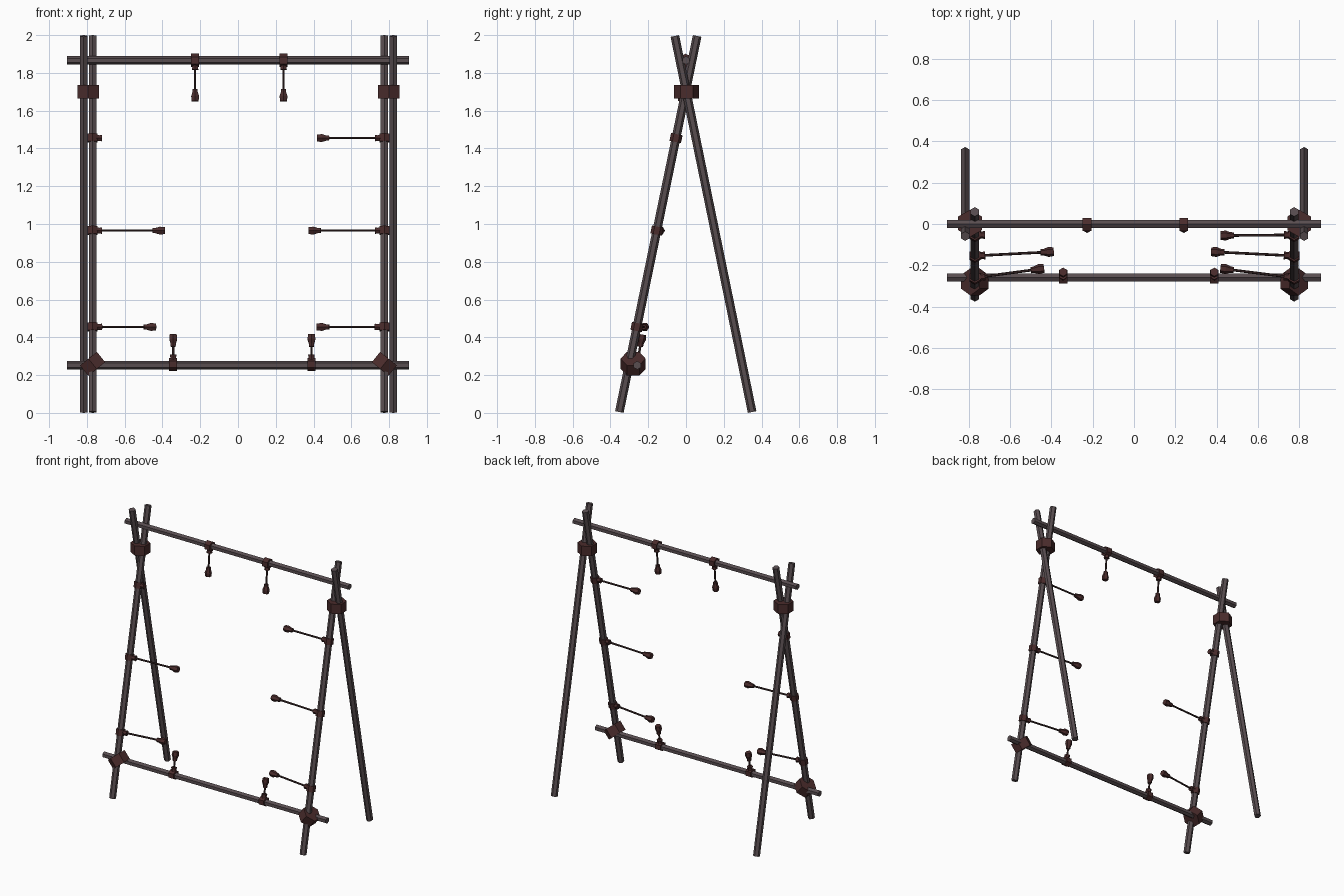
import bpy, bmesh, math
from mathutils import Vector

if "Cube" in bpy.data.objects:
    bpy.data.objects.remove(bpy.data.objects["Cube"])


def material(name, color):
    m = bpy.data.materials.new(name)
    m.diffuse_color = (*color, 1)
    m.use_nodes = True
    m.node_tree.nodes["Principled BSDF"].inputs["Base Color"].default_value = m.diffuse_color
    return m


WOOD = material("weathered_wood", (0.098, 0.074, 0.080))
LEATHER = material("dark_leather", (0.068, 0.025, 0.025))
ROPE = material("dark_rope", (0.048, 0.024, 0.024))


def rod(name, start, end, profile, corner, mat, sides=6):
    """Six-sided rod; profile holds (fraction along, radius), one edge faces corner."""
    start, end = Vector(start), Vector(end)
    axis = (end - start).normalized()
    u = Vector(corner)
    u = (u - axis * u.dot(axis)).normalized()
    v = axis.cross(u)
    bm = bmesh.new()
    rings = []
    for t, r in profile:
        c = start.lerp(end, t)
        angles = [2 * math.pi * i / sides for i in range(sides)]
        rings.append([bm.verts.new(c + r * (math.cos(a) * u + math.sin(a) * v)) for a in angles])
    for a, b in zip(rings, rings[1:]):
        for i in range(sides):
            j = (i + 1) % sides
            bm.faces.new((a[i], a[j], b[j], b[i]))
    bm.faces.new(rings[0][::-1])
    bm.faces.new(rings[-1])
    me = bpy.data.meshes.new(name)
    bm.to_mesh(me)
    bm.free()
    me.materials.append(mat)
    ob = bpy.data.objects.new(name, me)
    bpy.context.collection.objects.link(ob)
    return ob


def even(r):
    return [(0, r), (1, r)]


def centred(name, centre, axis, length, radius, corner, mat):
    c, h = Vector(centre), Vector(axis).normalized() * length / 2
    return rod(name, c - h, c + h, even(radius), corner, mat)


X, Y, Z = Vector((1, 0, 0)), Vector((0, 1, 0)), Vector((0, 0, 1))
LEAN = Vector((0, 0.412, 1.99)).normalized()


def pole_y(z):
    return -0.354 + 0.207 * z


def tie(name, centre, around, corner, radius, tip):
    """Knot around a pole with a stub and, when tip is given, a rope and tassel."""
    c = Vector(centre)
    centred(name + "_knot", c, around, 0.042, radius, corner, LEATHER)
    d = (Vector(tip[0]) - c).normalized()
    rod(name + "_stub", c + d * 0.02, c + d * 0.05, [(0, 0.02), (0.5, 0.017), (1, 0.02)], Y, LEATHER)
    if tip[1]:
        end = Vector(tip[0])
        rod(name + "_rope", c + d * 0.045, end - d * 0.05, even(0.0065), Y, ROPE)
        rod(name + "_tassel", end - d * 0.065, end,
            [(0, 0.015), (0.25, 0.016), (0.6, 0.024), (1, 0.021)], Y, LEATHER)


# Crossed legs and their lashings
for side, s, fx, bx in (("left", -1, -0.77, -0.817), ("right", 1, 0.775, 0.823)):
    rod(side + "_front_leg", (fx, -0.353, 0.0046), (fx, 0.059, 1.9954), even(0.023), Y, WOOD)
    rod(side + "_back_leg", (bx, 0.350, 0.0046), (bx, -0.059, 1.9954), even(0.023), Y, WOOD)
    centred(side + "_top_lashing", ((fx + bx) / 2, 0.003, 1.70), Z, 0.07, 0.066, Y, LEATHER)
    centred(side + "_lower_lashing", (fx, -0.28, 0.26), (s, 0, 1.25), 0.07, 0.066, Y, LEATHER)

# Horizontal beams
rod("top_beam", (-0.905, 0, 1.866), (0.905, 0, 1.866), even(0.0225), Z, WOOD)
rod("bottom_beam", (-0.905, -0.258, 0.252), (0.905, -0.258, 0.252), even(0.0225), Z, WOOD)

# Ropes hanging from the top beam
for i, x in enumerate((-0.227, 0.241)):
    tie(f"top_tie_{i}", (x, -0.003, 1.866), X, Z, 0.036, ((x, -0.022, 1.65), True))

# Ropes standing on the bottom beam
for i, x in enumerate((-0.343, 0.389)):
    tie(f"bottom_tie_{i}", (x, -0.258, 0.257), X, Z, 0.034, ((x, -0.232, 0.415), True))

# Ropes reaching inward from the front legs: leg x, height, tip x, tip y, has rope
for i, (lx, z, tx, ty, roped) in enumerate((
        (-0.77, 1.455, -0.42, -0.054, False), (-0.77, 0.965, -0.388, -0.134, True),
        (-0.77, 0.455, -0.435, -0.215, True), (0.775, 1.455, 0.418, -0.056, True),
        (0.775, 0.965, 0.373, -0.134, True), (0.775, 0.455, 0.418, -0.215, True))):
    tie(f"side_tie_{i}", (lx, pole_y(z), z), LEAN, Y, 0.031, ((tx, ty, z), roped))
